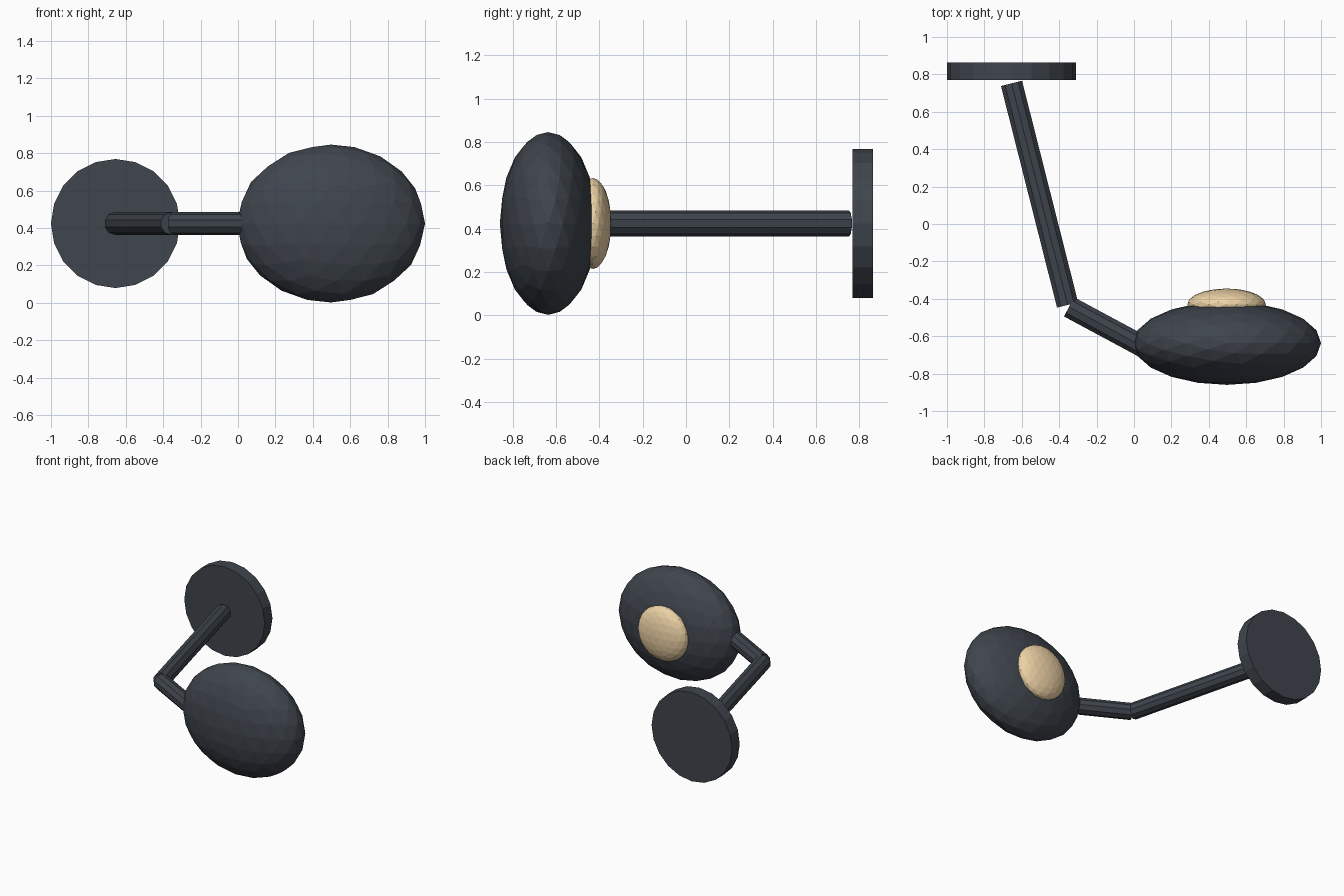
import bpy
from math import pi
from mathutils import Vector

if "Cube" in bpy.data.objects:
    bpy.data.objects.remove(bpy.data.objects["Cube"])

MID_Z = 0.424


def material(name, rgb):
    mat = bpy.data.materials.new(name)
    mat.diffuse_color = (*rgb, 1)
    mat.use_nodes = True
    mat.node_tree.nodes["Principled BSDF"].inputs["Base Color"].default_value = mat.diffuse_color
    return mat


slate = material("slate_metal", (0.05, 0.06, 0.075))
warm = material("warm_bulb", (0.85, 0.65, 0.38))


def finish(name, mat):
    obj = bpy.context.object
    obj.name = name
    obj.data.materials.append(mat)
    return obj


def ellipsoid(name, center, radii, mat):
    bpy.ops.mesh.primitive_ico_sphere_add(subdivisions=3, radius=1, location=center)
    bpy.context.object.scale = radii
    return finish(name, mat)


def rod(name, start, end, radius=0.061, sides=10):
    a, b = Vector((*start, MID_Z)), Vector((*end, MID_Z))
    d = b - a
    bpy.ops.mesh.primitive_cylinder_add(
        vertices=sides, radius=radius, depth=d.length, location=(a + b) / 2,
        rotation=d.to_track_quat('Z', 'Y').to_euler())
    return finish(name, slate)


# Round wall plate facing front and back
bpy.ops.mesh.primitive_cylinder_add(vertices=20, radius=0.345, depth=0.095,
                                    location=(-0.655, 0.817, MID_Z),
                                    rotation=(pi / 2, 0, 0))
finish("wall_plate", slate)

# Two-piece bent arm
rod("long_arm", (-0.655, 0.752), (-0.355, -0.433))
rod("short_arm", (-0.347, -0.443), (0.06, -0.662))

# Flattened lamp head with the bulb showing on its back
ellipsoid("lamp_head", (0.497, -0.637, MID_Z), (0.503, 0.223, 0.422), slate)
ellipsoid("bulb", (0.495, -0.43, MID_Z), (0.21, 0.085, 0.21), warm)
